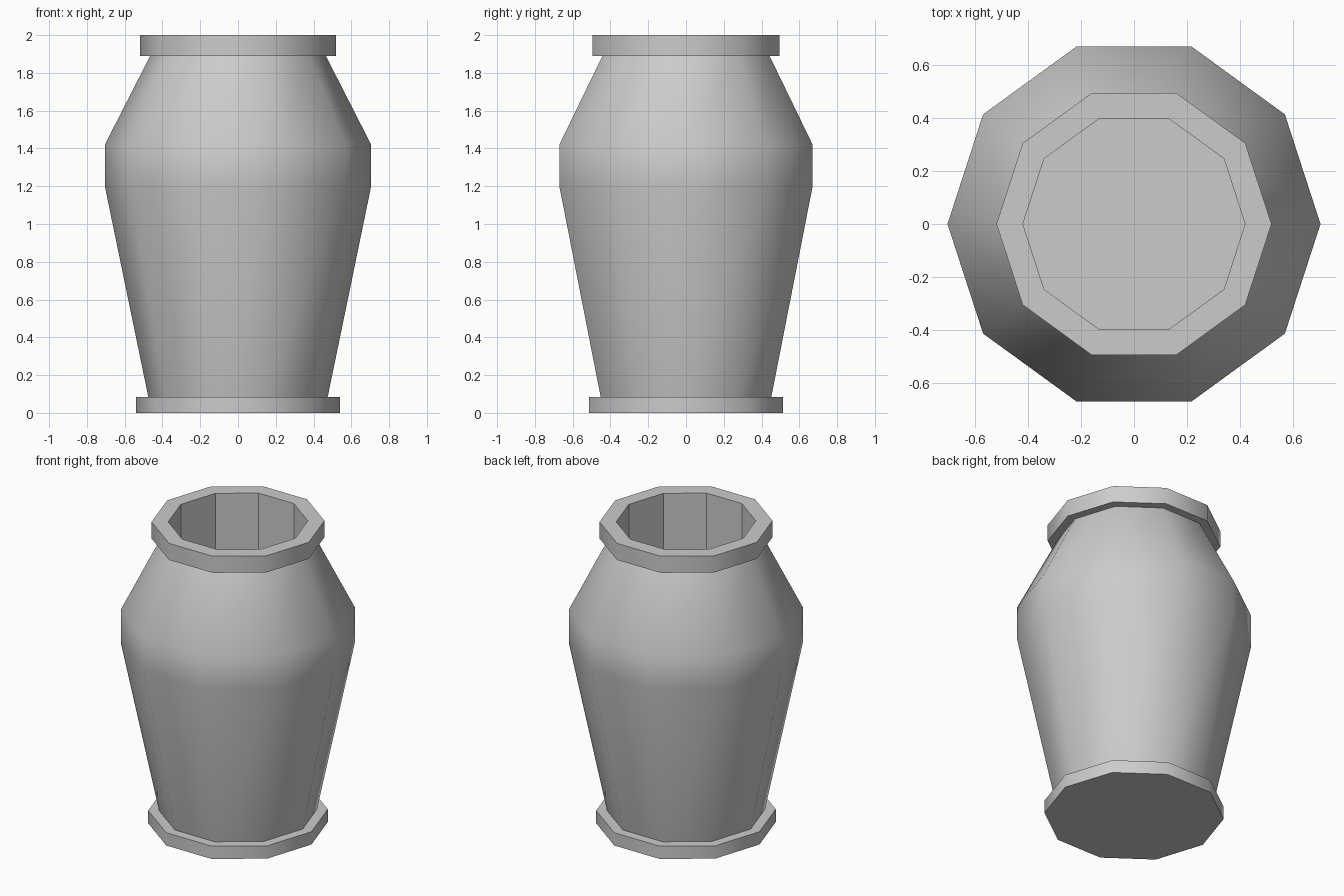
import bpy, bmesh, math

if "Cube" in bpy.data.objects:
    bpy.data.objects.remove(bpy.data.objects["Cube"])

SIDES = 10


def lathe(name, profile, flat_spans=()):
    """Revolve (radius, z) points into a ten-sided part; radius 0 closes with a cap."""
    bm = bmesh.new()
    rings = []
    for r, z in profile:
        rings.append([bm.verts.new((r * math.cos(2 * math.pi * i / SIDES),
                                    r * math.sin(2 * math.pi * i / SIDES), z))
                      for i in range(SIDES)] if r > 0 else None)
    for k, (a, b) in enumerate(zip(rings, rings[1:])):
        if a is None:
            bm.faces.new(b[::-1]).smooth = False
        elif b is None:
            bm.faces.new(a).smooth = False
        else:
            for i in range(SIDES):
                j = (i + 1) % SIDES
                f = bm.faces.new((a[i], a[j], b[j], b[i]))
                f.smooth = k not in flat_spans
    # Sharp creases only where the profile turns hard
    for e in bm.edges:
        if len(e.link_faces) == 2:
            e.smooth = e.calc_face_angle() < math.radians(40)
    mesh = bpy.data.meshes.new(name)
    bm.to_mesh(mesh)
    bm.free()
    obj = bpy.data.objects.new(name, mesh)
    bpy.context.collection.objects.link(obj)
    return obj


# Foot plate
lathe("foot", [(0, 0), (0.54, 0), (0.54, 0.085), (0, 0.085)])

# Tapered body with wide shoulder
lathe("body", [(0.475, 0.085), (0.705, 1.2), (0.705, 1.42), (0.465, 1.89)])

# Rim collar with the straight-walled, flat-faceted well inside
lathe("rim_and_well",
      [(0.465, 1.89), (0.52, 1.89), (0.52, 2.0), (0.42, 2.0), (0.42, 1.1), (0, 1.1)],
      flat_spans=(0, 2, 3))
